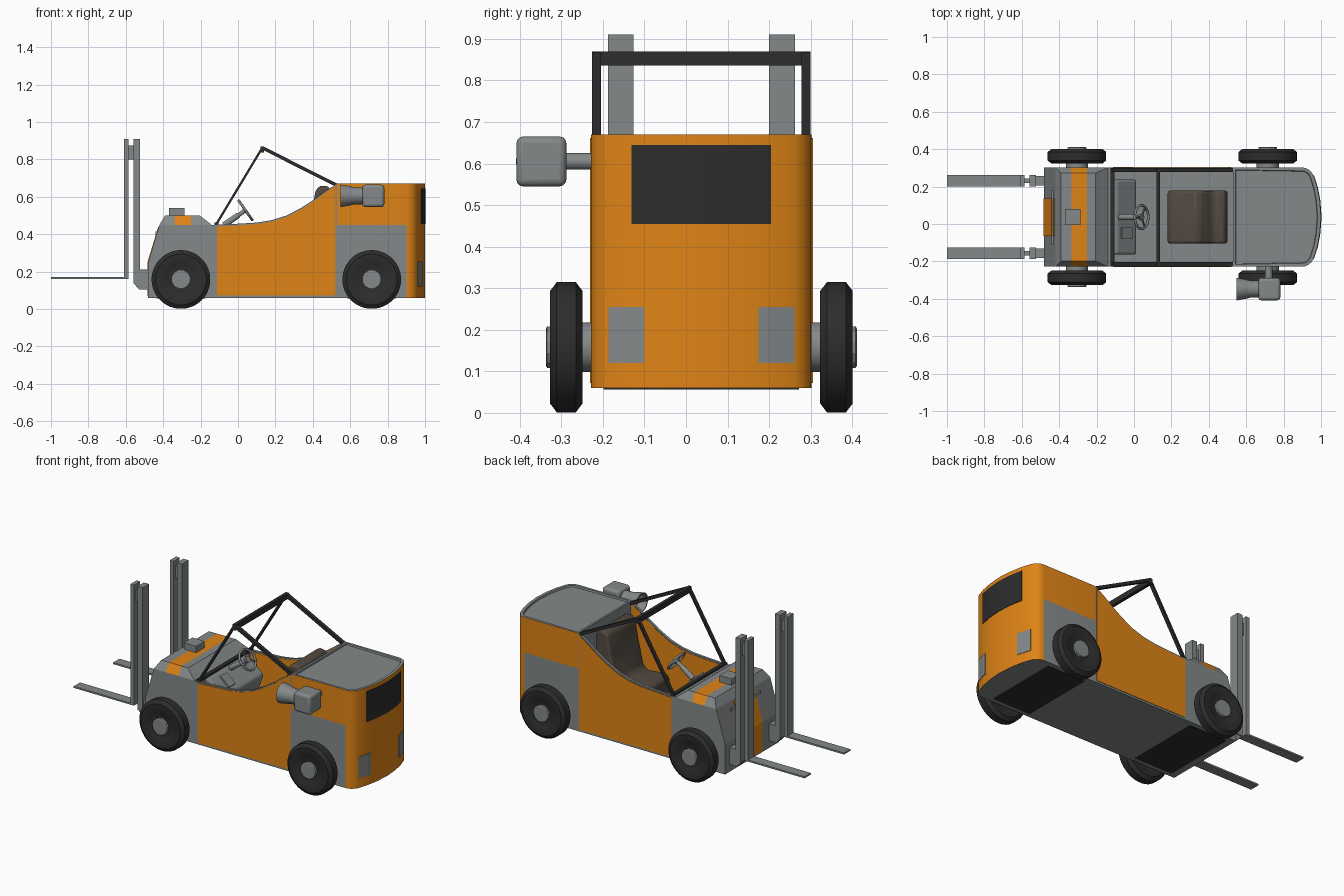
import bpy, bmesh, math
from mathutils import Vector, Matrix

if "Cube" in bpy.data.objects:
    bpy.data.objects.remove(bpy.data.objects["Cube"])

CY = 0.037   # body centre line in y
HW = 0.265   # body half width


def material(name, rgb):
    m = bpy.data.materials.new(name)
    m.diffuse_color = (*rgb, 1)
    m.use_nodes = True
    m.node_tree.nodes["Principled BSDF"].inputs["Base Color"].default_value = m.diffuse_color
    return m


GREY = material("grey metal", (0.23, 0.25, 0.25))
ORANGE = material("orange paint", (0.74, 0.23, 0.008))
BLACK = material("black rubber", (0.026, 0.026, 0.026))
BROWN = material("brown seat", (0.085, 0.07, 0.053))


def finish(name, bm, mats, smooth=None, bevel=0):
    bmesh.ops.recalc_face_normals(bm, faces=bm.faces[:])
    me = bpy.data.meshes.new(name)
    bm.to_mesh(me)
    bm.free()
    ob = bpy.data.objects.new(name, me)
    bpy.context.collection.objects.link(ob)
    for m in mats if isinstance(mats, list) else [mats]:
        me.materials.append(m)
    if bevel:
        b = ob.modifiers.new("bevel", 'BEVEL')
        b.width, b.segments, b.limit_method = bevel, 3, 'ANGLE'
    if smooth:
        bpy.ops.object.select_all(action='DESELECT')
        ob.select_set(True)
        bpy.context.view_layer.objects.active = ob
        bpy.ops.object.shade_smooth_by_angle(angle=math.radians(smooth))
    return ob


def prism(name, prof, y0, y1, mat, **kw):
    """Side profile in x,z extruded across y."""
    bm = bmesh.new()
    f = bm.faces.new([bm.verts.new((x, y0, z)) for x, z in prof])
    r = bmesh.ops.extrude_face_region(bm, geom=[f])
    bmesh.ops.translate(bm, vec=(0, y1 - y0, 0),
                        verts=[v for v in r['geom'] if isinstance(v, bmesh.types.BMVert)])
    return finish(name, bm, mat, **kw)


def box(name, x0, x1, y0, y1, z0, z1, mat, **kw):
    return prism(name, [(x0, z0), (x1, z0), (x1, z1), (x0, z1)], y0, y1, mat, **kw)


def beam(name, a, b, w, h, mat):
    """Bar from a to b, w across y (or x if the bar runs along y), h the other way."""
    a, b = Vector(a), Vector(b)
    d = (b - a).normalized()
    side = Vector((0, 1, 0)) if abs(d.y) < 0.9 else Vector((1, 0, 0))
    up = d.cross(side).normalized()
    side = up.cross(d)
    M = Matrix((side * w, up * h, b - a)).transposed().to_4x4()
    M.translation = (a + b) / 2
    bm = bmesh.new()
    bmesh.ops.create_cube(bm, size=1, matrix=M)
    return finish(name, bm, mat)


def lathe(name, prof, pos, axis, mat, n=32, smooth=35):
    """Profile (radius, along) turned round an axis through pos."""
    q = Vector((0, 0, 1)).rotation_difference(Vector(axis)).to_matrix()
    bm = bmesh.new()
    rings = [[bm.verts.new(q @ Vector((r * math.cos(2 * math.pi * (i + .5) / n),
              r * math.sin(2 * math.pi * (i + .5) / n), t)) + Vector(pos)) for i in range(n)]
             for r, t in prof]
    for a, b in zip(rings, rings[1:]):
        for i in range(n):
            bm.faces.new((a[i], a[i - 1], b[i - 1], b[i]))
    bm.faces.new(rings[0])
    bm.faces.new(rings[-1])
    return finish(name, bm, mat, smooth=smooth)


# Front body and raised hood with an orange stripe
prism("front_body", [(-.48, .06), (-.12, .06), (-.12, .45), (-.42, .45), (-.48, .25)],
      CY - HW, CY + HW, GREY)
bm = bmesh.new()
rings = []
for xb, xt in [(-.42, -.39), (-.34, -.335), (-.25, -.25), (-.14, -.205)]:
    rings.append([bm.verts.new(p) for p in [(xb, CY - HW, .45), (xt, CY - HW + .03, .5),
                                            (xt, CY + HW - .03, .5), (xb, CY + HW, .45)]])
for k, (a, b) in enumerate(zip(rings, rings[1:])):
    for i in range(4):
        bm.faces.new((a[i], a[i - 1], b[i - 1], b[i])).material_index = int(k == 1)
bm.faces.new(rings[0])
bm.faces.new(rings[-1])
finish("hood", bm, [GREY, ORANGE])
box("hood_box", -.37, -.285, CY - .042, CY + .042, .495, .54, GREY)

# Orange nose panel and bar
prism("nose_panel", [(-.484, .07), (-.478, .07), (-.478, .25), (-.422, .436), (-.427, .438),
                     (-.484, .25)], CY - .1, CY + .1, ORANGE)
box("nose_bar", -.442, -.425, CY - .145, CY + .145, .395, .415, GREY)

# Cockpit tub: floor and curved side walls with orange panels inside and out
box("cockpit_floor", -.12, .53, CY - HW, CY + HW, .06, .09, GREY)
curve = [(-.12, .45), (0, .456), (.1, .462), (.18, .475), (.26, .5), (.34, .542),
         (.41, .588), (.47, .632), (.53, .67)]
inner = [(max(-.113, min(.522, x)), z - .008) for x, z in curve]
for s, tag in ((-1, "right"), (1, "left")):
    ys = lambda d: CY + s * (HW - d)
    prism("side_wall_" + tag, [(.53, .06), (-.12, .06)] + curve, ys(0), ys(.015), GREY)
    prism("outer_panel_" + tag, [(.522, .072), (-.113, .072)] + inner, ys(-.003), ys(.001), ORANGE)
    prism("inner_panel_" + tag, [(.522, .09), (-.113, .09)] + inner, ys(.014), ys(.017), ORANGE)

# Rear body: rounded plan outline, grey lower sides, recessed top
half = [(.53, HW), (.90, HW)]
half += [(.90 + .068 * math.sin(a), .185 + .08 * math.cos(a))
         for a in [math.radians(15 * i) for i in range(1, 5)]]
half += [(.98, .16), (.993, .09)]
plan = half + [(1.0, 0)] + [(x, -y) for x, y in reversed(half)]
bm = bmesh.new()
rings = [[bm.verts.new((x, CY + y, z)) for x, y in plan] for z in (.06, .45, .67)]
for k, (a, b) in enumerate(zip(rings, rings[1:])):
    for i in range(len(plan)):
        f = bm.faces.new((a[i - 1], a[i], b[i], b[i - 1]))
        f.normal_update()
        grey = abs(f.normal.x) > .99 and f.calc_center_median().x < .6
        grey |= k == 0 and abs(f.normal.y) > .99
        f.material_index = 0 if grey else 1
bm.faces.new(rings[0])
top = bm.faces.new(rings[-1])
bmesh.ops.recalc_face_normals(bm, faces=bm.faces[:])
bmesh.ops.inset_region(bm, faces=[top], thickness=.018)
bmesh.ops.inset_region(bm, faces=[top], thickness=.003, depth=-.01)
finish("rear_body", bm, [GREY, ORANGE], smooth=30)


def rear_plate(name, y0, y1, z0, z1, mat):
    """Thin plate following the curved tail."""
    pts = sorted((y, x) for x, y in plan if x > .8)

    def xs(y):
        for (ya, xa), (yb, xb) in zip(pts, pts[1:]):
            if ya <= y <= yb:
                return xa + (xb - xa) * (y - ya) / (yb - ya)
    ys = sorted([y0, y1] + [y for y, _ in pts if y0 < y < y1])
    loop = [(xs(y) + .003, y) for y in ys] + [(xs(y) - .003, y) for y in reversed(ys)]
    bm = bmesh.new()
    f = bm.faces.new([bm.verts.new((x, CY + y, z0)) for x, y in loop])
    r = bmesh.ops.extrude_face_region(bm, geom=[f])
    bmesh.ops.translate(bm, vec=(0, 0, z1 - z0),
                        verts=[v for v in r['geom'] if isinstance(v, bmesh.types.BMVert)])
    finish(name, bm, mat)


rear_plate("rear_grille", -.168, .168, .455, .645, BLACK)
for s, tag in ((-1, "right"), (1, "left")):
    a, b = sorted((s * .138, s * .224))
    rear_plate("rear_lamp_" + tag, a, b, .12, .255, GREY)

# Wheels, hubs, axles and dark wheel wells
tyre = [(.05, -.03), (.085, -.034), (.095, -.039), (.136, -.039), (.157, -.023),
        (.157, .023), (.136, .039), (.095, .039), (.085, .034), (.05, .03)]
for x, end in ((-.305, "front"), (.715, "rear")):
    box("wheel_well_" + end, x - .13, x + .13, CY - .235, CY + .235, .056, .062, BLACK)
    lathe("axle_" + end, [(.06, -.3), (.06, .3)], (x, CY, .158), (0, 1, 0), GREY, 24)
    for s, tag in ((-1, "right"), (1, "left")):
        p = (x, CY + s * .325, .158)
        lathe(f"tyre_{end}_{tag}", tyre, p, (0, s, 0), BLACK, 40)
        lathe(f"hub_{end}_{tag}", [(.052, -.03), (.052, .046), (.046, .049)], p, (0, s, 0),
              GREY, 12, 20)

# Masts, carriages and forks
for s, tag in ((-1, "right"), (1, "left")):
    y = CY + s * .194
    box("mast_" + tag, -.56, -.525, y - .031, y + .031, .14, .91, GREY)
    prism("mast_mount_" + tag, [(-.56, .14), (-.53, .105), (-.475, .105), (-.475, .21),
                                (-.53, .21)], y - .025, y + .025, GREY)
    box("lift_rail_" + tag, -.61, -.585, y - .031, y + .031, .16, .91, GREY)
    box("rail_link_" + tag, -.59, -.555, y - .012, y + .012, .8, .875, GREY)
    box("fork_" + tag, -1.0, -.585, y - .031, y + .031, .16, .17, GREY)

# Roll frame
for s, tag in ((-1, "right"), (1, "left")):
    y = CY + s * .252
    beam("front_post_" + tag, (-.118, y, .45), (.13, y, .862), .022, .012, BLACK)
    beam("rear_post_" + tag, (.13, y, .862), (.53, y, .66), .022, .018, BLACK)
beam("frame_top_bar", (.13, CY - .263, .853), (.13, CY + .263, .853), .02, .034, BLACK)
beam("frame_base_bar", (-.115, CY - .263, .455), (-.115, CY + .263, .455), .022, .014, BLACK)

# Dashboard with display and side box
prism("dashboard", [(-.12, .2), (-.04, .2), (.012, .34), (.012, .36), (-.09, .45), (-.12, .45)],
      CY - .2, CY + .2, GREY, bevel=.012)
prism("dash_display", [(-.075, .425), (-.015, .375), (-.005, .39), (-.065, .442)],
      CY - .115, CY - .055, GREY)

# Steering wheel, spokes and column
n = Vector((.82, 0, .57)).normalized()
c = Vector((.04, CY, .528))
lathe("steering_column", [(.017, -.14), (.015, -.05), (.011, -.04), (.011, 0)], c, n, GREY, 16)
bpy.ops.mesh.primitive_torus_add(major_radius=.063, minor_radius=.007, major_segments=28,
                                 minor_segments=8, location=c,
                                 rotation=n.to_track_quat('Z', 'Y').to_euler())
rim = bpy.context.object
rim.name = "steering_wheel"
rim.data.materials.append(GREY)
bpy.ops.object.shade_smooth_by_angle(angle=math.radians(60))
lathe("steering_hub", [(.018, -.008), (.018, .006)], c, n, GREY, 16)
up = n.cross(Vector((0, 1, 0)))
for i in range(3):
    a = math.radians(90 + 120 * i)
    d = Vector((0, 1, 0)) * math.cos(a) + up * math.sin(a)
    beam(f"steering_spoke_{i}", c, c + d * .062, .008, .007, GREY)

# Seat
prism("seat", [(.18, .09), (.48, .09), (.5, .62), (.485, .655), (.44, .66), (.415, .635),
               (.395, .52), (.36, .37), (.33, .345), (.21, .355), (.18, .335)],
      CY - .142, CY + .142, BROWN, bevel=.014, smooth=40)

# Side intake: box, flared funnel and neck
box("intake_box", .665, .782, -.408, -.288, .545, .665, GREY, bevel=.016, smooth=40)
lathe("intake_funnel", [(.045, 0), (.046, .045), (.052, .07), (.061, .12), (.054, .12),
                        (.042, .07)], (.668, -.348, .605), (-1, 0, 0), GREY, 28)
lathe("intake_neck", [(.02, 0), (.02, .08)], (.72, -.3, .605), (0, 1, 0), GREY, 20)
